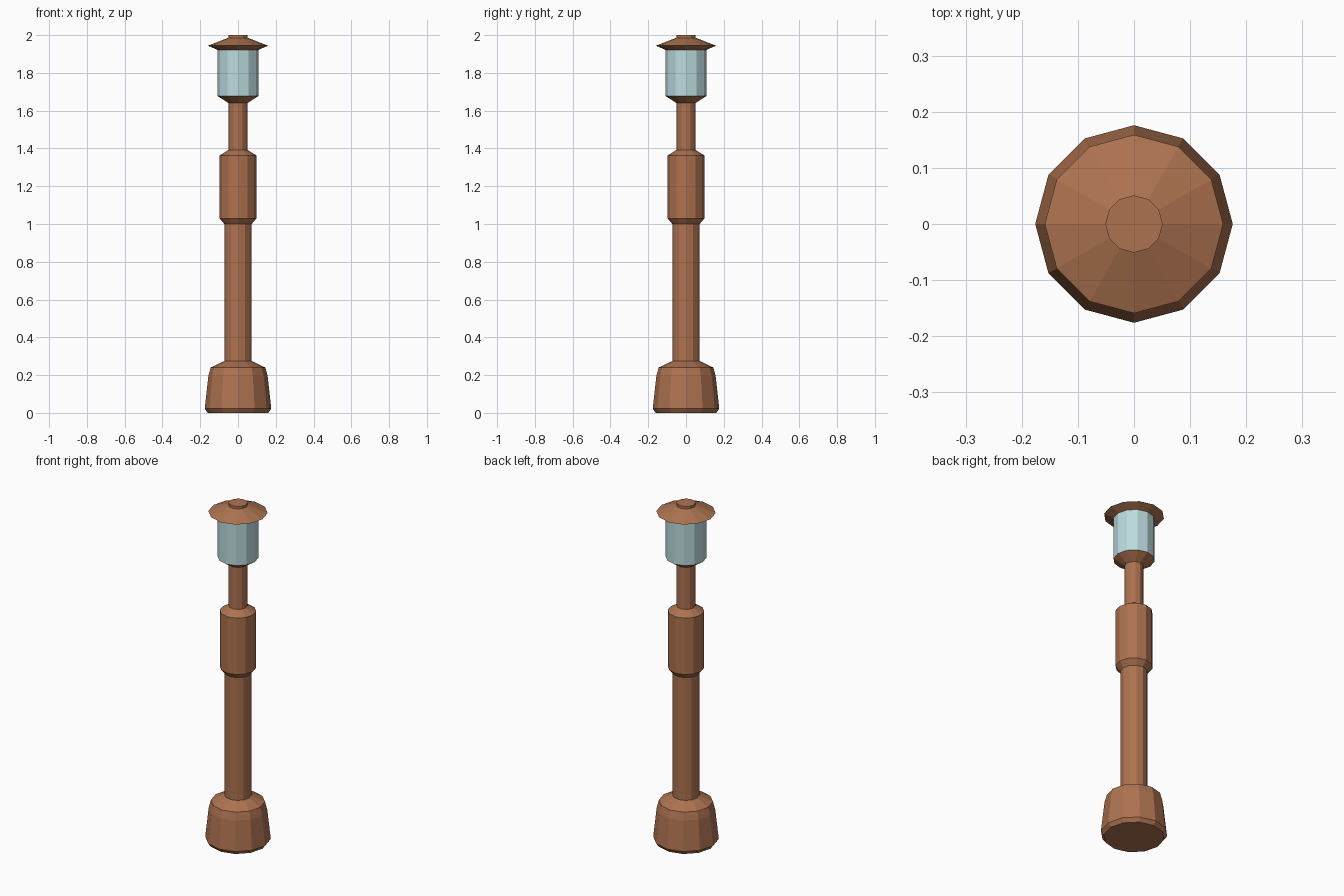
import bpy, bmesh
from math import cos, sin, tau

if "Cube" in bpy.data.objects:
    bpy.data.objects.remove(bpy.data.objects["Cube"])

SIDES = 12

def material(name, color):
    m = bpy.data.materials.new(name)
    m.diffuse_color = color
    m.use_nodes = True
    m.node_tree.nodes["Principled BSDF"].inputs["Base Color"].default_value = m.diffuse_color
    return m

copper = material("copper", (0.42, 0.17, 0.08, 1))
glass = material("pale_glass", (0.50, 0.70, 0.72, 1))

def lathe(name, profile, mat, cap_bottom=False, cap_top=False):
    """Turn a (radius, height) profile into a flat-faced 12-sided part."""
    bm = bmesh.new()
    rings = [[bm.verts.new((r * cos(tau * i / SIDES), r * sin(tau * i / SIDES), z))
              for i in range(SIDES)] for r, z in profile]
    for a, b in zip(rings, rings[1:]):
        for i in range(SIDES):
            j = (i + 1) % SIDES
            bm.faces.new((a[i], a[j], b[j], b[i]))
    if cap_bottom:
        bm.faces.new(rings[0][::-1])
    if cap_top:
        bm.faces.new(rings[-1])
    mesh = bpy.data.meshes.new(name)
    bm.to_mesh(mesh)
    bm.free()
    mesh.materials.append(mat)
    ob = bpy.data.objects.new(name, mesh)
    bpy.context.collection.objects.link(ob)
    return ob

# Tapered foot with chamfered rims
lathe("foot", [(0.16, 0), (0.176, 0.022), (0.157, 0.195), (0.145, 0.24), (0.072, 0.275)],
      copper, cap_bottom=True)
# Lower post
lathe("lower_post", [(0.072, 0.275), (0.072, 1.0)], copper)
# Thick collar
lathe("collar", [(0.072, 1.0), (0.098, 1.03), (0.098, 1.363), (0.05, 1.392)], copper)
# Slim neck flaring into the lantern cup
lathe("neck_and_cup", [(0.05, 1.392), (0.05, 1.64), (0.109, 1.678)], copper)
# Glass lantern
lathe("lantern_glass", [(0.109, 1.678), (0.109, 1.922)], glass)
# Wide cap with finial
lathe("cap", [(0.109, 1.922), (0.159, 1.944), (0.051, 1.986), (0.051, 2.0)],
      copper, cap_top=True)
